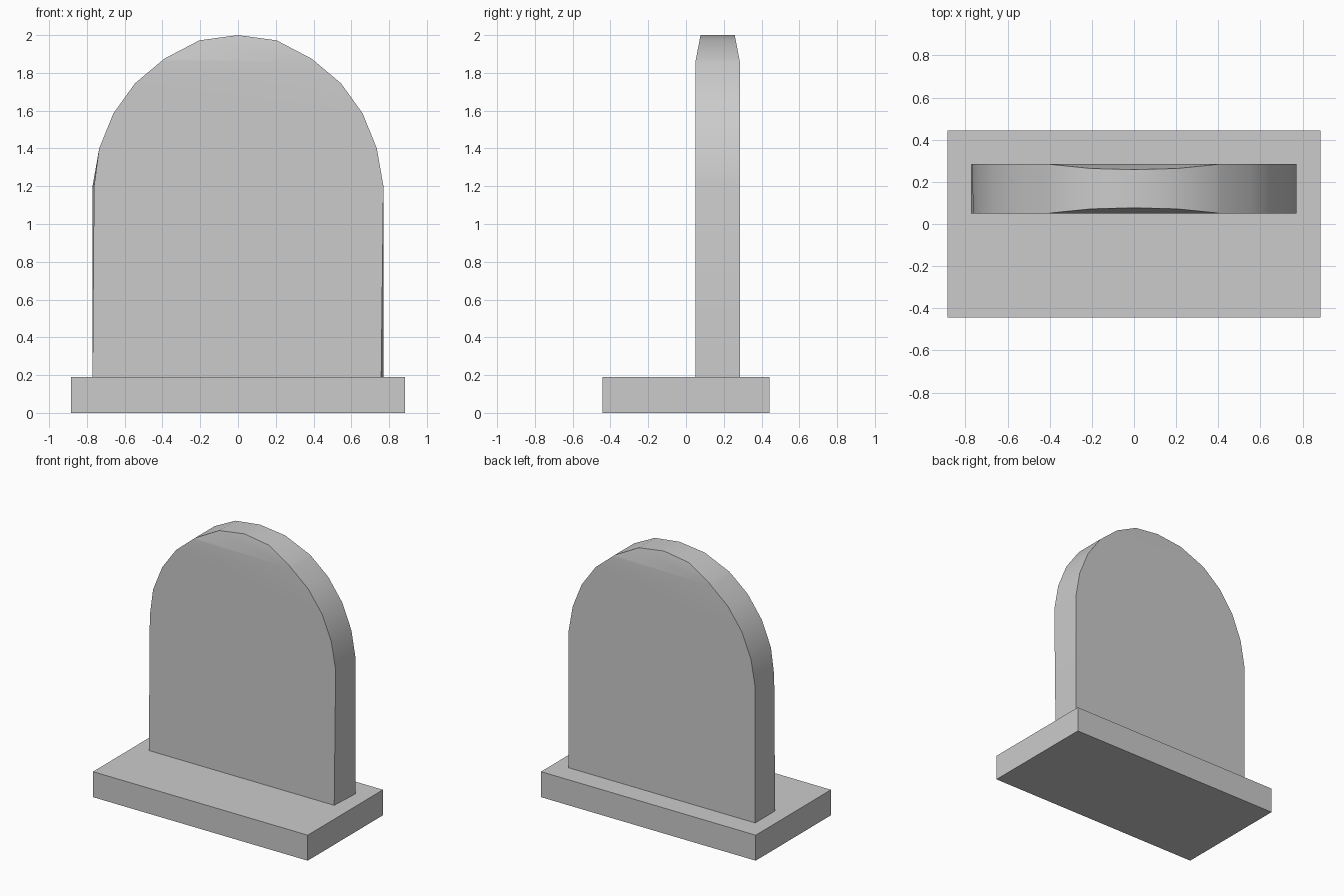
import bpy, bmesh

if "Cube" in bpy.data.objects:
    bpy.data.objects.remove(bpy.data.objects["Cube"])

stone = bpy.data.materials.new("grey stone")
stone.diffuse_color = (0.6, 0.6, 0.6, 1)
stone.use_nodes = True
stone.node_tree.nodes["Principled BSDF"].inputs["Base Color"].default_value = stone.diffuse_color


def finish(name, bm):
    bmesh.ops.recalc_face_normals(bm, faces=bm.faces)
    mesh = bpy.data.meshes.new(name)
    bm.to_mesh(mesh)
    bm.free()
    mesh.materials.append(stone)
    obj = bpy.data.objects.new(name, mesh)
    bpy.context.collection.objects.link(obj)
    return obj


# Plinth: flat block on the ground
bm = bmesh.new()
bmesh.ops.create_cube(bm, size=1)
for v in bm.verts:
    v.co = (v.co.x * 1.77, v.co.y * 0.886, (v.co.z + 0.5) * 0.19)
finish("plinth", bm)

# Headstone: round-topped slab, right half of the outline mirrored
FRONT, BACK, BEND, TOP = 0.05, 0.285, 1.86, 2.0
half = [(0.77, 0.19), (0.77, 1.2), (0.735, 1.4), (0.66, 1.585),
        (0.545, 1.745), (0.39, 1.875), (0.205, 1.972)]
outline = half + [(0, TOP)] + [(-x, z) for x, z in reversed(half)]

bm = bmesh.new()
front = [bm.verts.new((x, FRONT, z)) for x, z in outline]
back = [bm.verts.new((x, BACK, z)) for x, z in outline]
# Slightly uneven, hand-cut front corners
front[0].co.x = 0.758
front[-2].co.x = -0.762

bm.faces.new(front)
bm.faces.new(back[::-1])
n = len(outline)
for i in range(n):
    j = (i + 1) % n
    bm.faces.new((front[i], back[i], back[j], front[j]))

# Crown thins towards the top on both faces
bmesh.ops.bisect_plane(bm, geom=bm.verts[:] + bm.edges[:] + bm.faces[:],
                       plane_co=(0, 0, BEND), plane_no=(0, 0, 1))
middle = (FRONT + BACK) / 2
for v in bm.verts:
    if v.co.z > BEND:
        t = (v.co.z - BEND) / (TOP - BEND)
        v.co.y += 0.027 * t * (1 if v.co.y < middle else -1)

slab = finish("headstone", bm)
bpy.context.view_layer.objects.active = slab
slab.select_set(True)
bpy.ops.object.shade_smooth_by_angle(angle=0.52)
